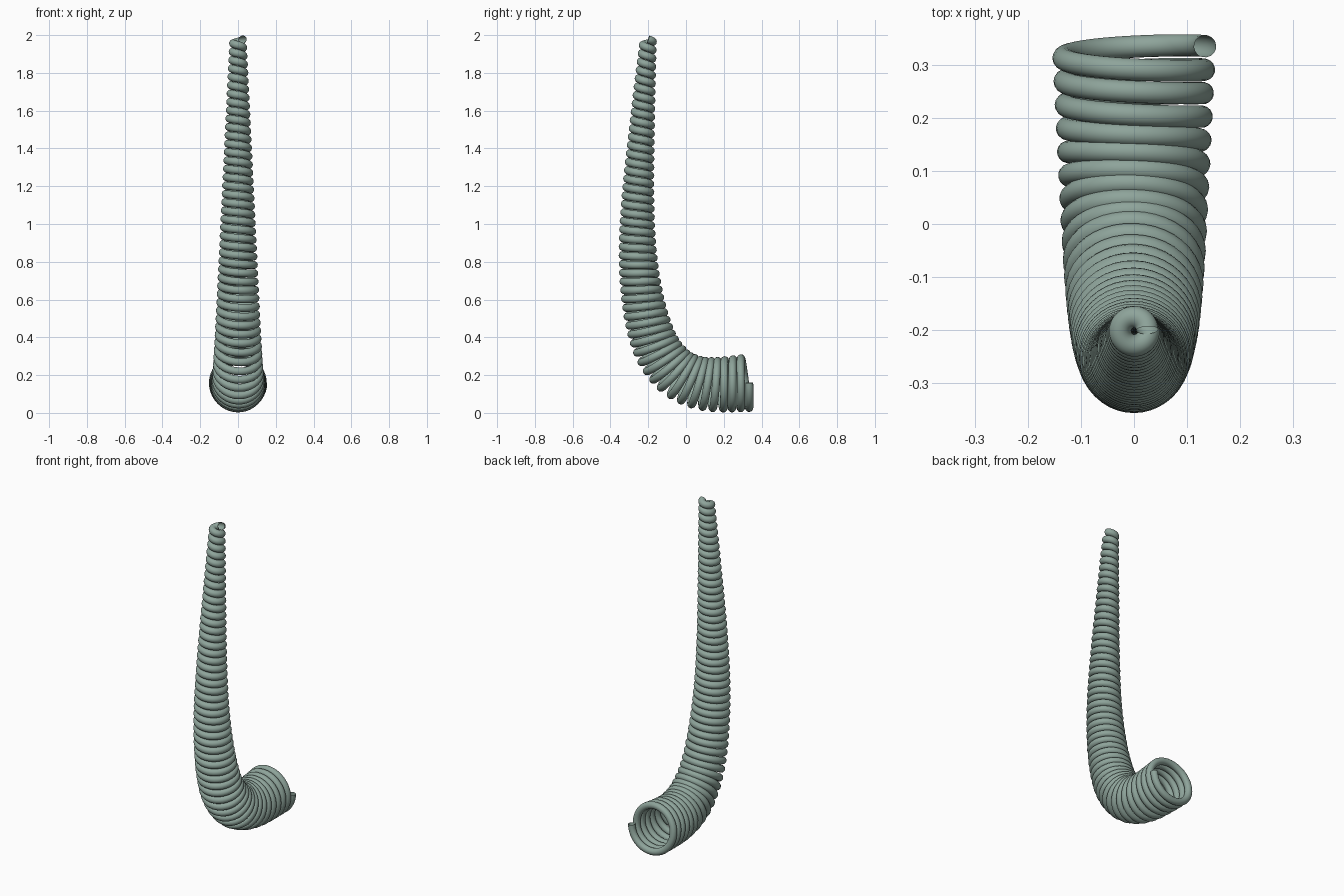
import bpy
import math
from mathutils import Vector

if "Cube" in bpy.data.objects:
    bpy.data.objects.remove(bpy.data.objects["Cube"])

WIRE = 0.021          # wire radius
R0, R1 = 0.134, 0.025  # coil radius at the wide and narrow ends
TURNS = 50
STEPS = 40            # points per turn

# centre line of the horn-shaped coil, (y, z)
PATH = [(.335, .16), (.24, .153), (.14, .150), (.04, .167), (-.06, .22),
        (-.15, .335), (-.208, .5), (-.243, .7), (-.257, .9), (-.256, 1.1),
        (-.247, 1.3), (-.234, 1.5), (-.217, 1.75), (-.2, 1.978)]


def smooth_path(points, n=40):
    """Catmull-Rom curve through the points."""
    p = [Vector((0, y, z)) for y, z in points]
    p = [2 * p[0] - p[1]] + p + [2 * p[-1] - p[-2]]
    out = []
    for i in range(1, len(p) - 2):
        a, b, c, d = p[i - 1:i + 3]
        for k in range(n):
            t = k / n
            out.append(0.5 * (2 * b + (c - a) * t + (2 * a - 5 * b + 4 * c - d) * t ** 2
                              + (3 * b - a - 3 * c + d) * t ** 3))
    out.append(p[-2])
    return out


line = smooth_path(PATH)
dist = [0.0]
for a, b in zip(line, line[1:]):
    dist.append(dist[-1] + (b - a).length)


def sample(s):
    """Point on the centre line at arc length s (extrapolates at the ends)."""
    i = 0
    while i < len(dist) - 2 and dist[i + 1] < s:
        i += 1
    f = (s - dist[i]) / (dist[i + 1] - dist[i])
    return line[i] + (line[i + 1] - line[i]) * f


# wire winding around the centre line with shrinking radius
X = Vector((1, 0, 0))
coil = []
count = TURNS * STEPS
for k in range(count + 1):
    t = k / count
    s = t * dist[-1]
    tangent = (sample(s + 0.02) - sample(s - 0.02)).normalized()
    side = tangent.cross(X)           # points down at the wide end
    if k == 0 and side.z > 0:
        flip = -1
    elif k == 0:
        flip = 1
    ang = 2 * math.pi * TURNS * t
    r = R0 + (R1 - R0) * t
    coil.append(sample(s) + r * (math.cos(ang) * X + math.sin(ang) * flip * side))

curve = bpy.data.curves.new("coil_spring", 'CURVE')
curve.dimensions = '3D'
curve.bevel_depth = WIRE
curve.bevel_resolution = 6
spline = curve.splines.new('POLY')
spline.points.add(len(coil) - 1)
for pt, co in zip(spline.points, coil):
    pt.co = (*co, 1)
spline.use_smooth = True

mat = bpy.data.materials.new("grey_green")
mat.diffuse_color = (0.27, 0.37, 0.325, 1)
mat.use_nodes = True
mat.node_tree.nodes["Principled BSDF"].inputs["Base Color"].default_value = mat.diffuse_color
curve.materials.append(mat)

obj = bpy.data.objects.new("coil_spring", curve)
bpy.context.collection.objects.link(obj)
bpy.context.view_layer.objects.active = obj
obj.select_set(True)
bpy.ops.object.convert(target='MESH')
bpy.ops.object.shade_smooth()
